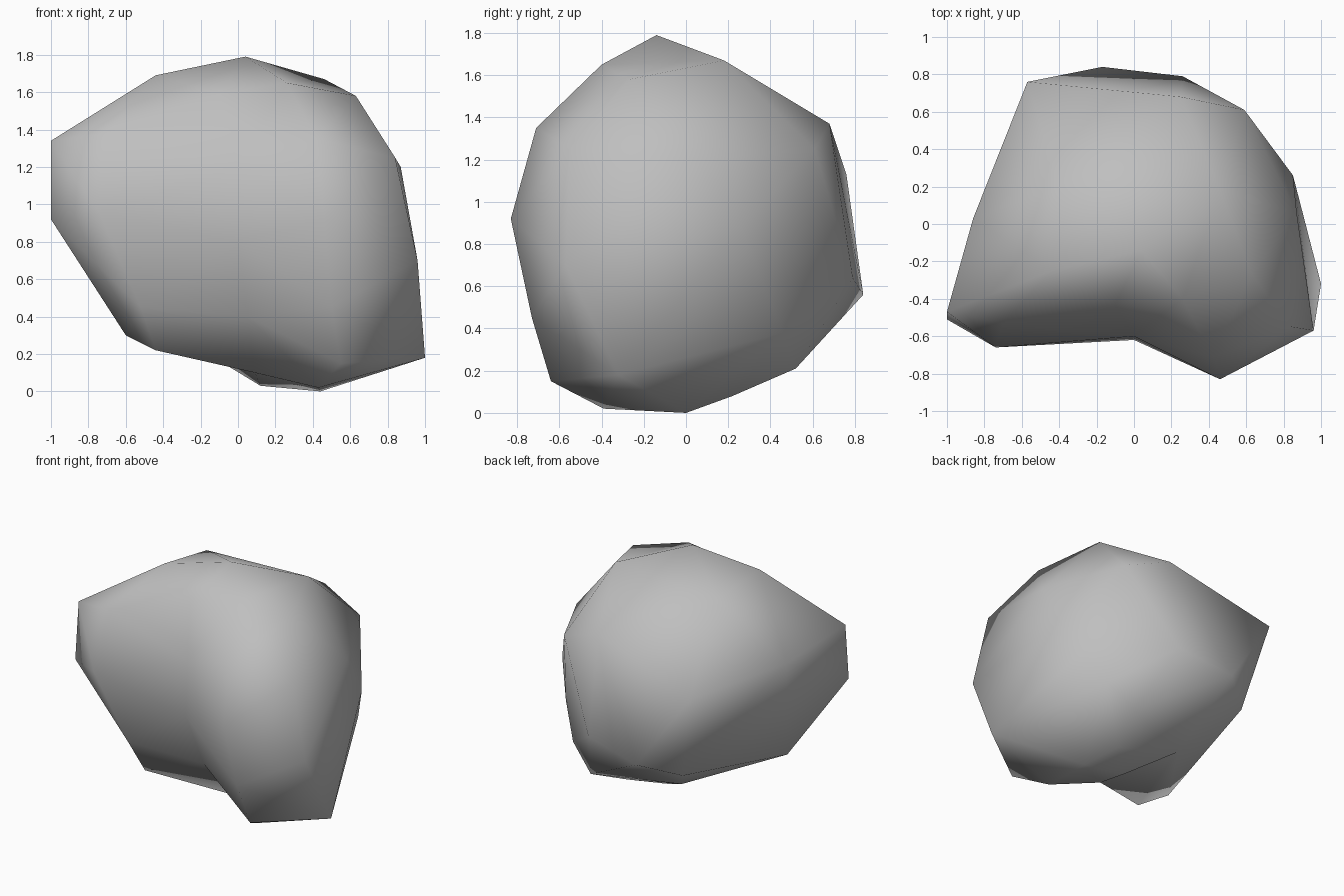
import bpy, bmesh
from mathutils import Vector

if "Cube" in bpy.data.objects:
    bpy.data.objects.remove(bpy.data.objects["Cube"])

# Corner points of the boulder, grouped by region
crown = [(.04, -.14, 1.79), (.46, .18, 1.67), (-.44, -.25, 1.69), (-.4, .2, 1.63),
         (.63, -.27, 1.58), (.26, -.4, 1.65), (-.1, -.43, 1.59), (.25, .68, 1.37)]
left = [(-1, -.47, 1.34), (-1, -.51, .92), (-.86, .03, 1.2), (-.6, -.35, .3), (-.44, -.48, .22)]
back = [(-.57, .76, 1.13), (-.42, .64, .47), (-.17, .84, .56), (.26, .79, .64),
        (.43, .52, .21), (.62, .46, .38), (.59, .61, 1.25)]
right = [(.85, .26, .88), (.87, .06, 1.2), (.75, .36, .62), (1, -.32, .18),
         (.96, -.57, .7), (.84, -.55, 1.25)]
base = [(.09, -.25, .1), (.44, 0, 0), (.12, .03, .03), (.33, .22, .08),
        (-.16, .28, .2), (.43, -.39, .02), (.55, -.64, .15)]
front = [(.46, -.83, .92), (.42, -.71, 1.35), (.5, -.73, .45), (-.74, -.66, .95),
         (-.52, -.57, .45), (-.7, -.53, 1.38)]
groove = [(0, -.6, 1.2), (0, -.62, .8), (.05, -.48, .4)]
corners = [Vector(p) for p in crown + left + back + right + base + front + groove]

# Wrap a skin around the directions, then pull each corner to its real distance
centre = Vector((0, -.05, .85))
bm = bmesh.new()
where = {}
for p in corners:
    v = bm.verts.new((p - centre).normalized())
    where[v] = p
bmesh.ops.convex_hull(bm, input=bm.verts[:])
for v in bm.verts:
    v.co = where[v]
bmesh.ops.recalc_face_normals(bm, faces=bm.faces[:])
for f in bm.faces:
    f.smooth = True

mesh = bpy.data.meshes.new("boulder")
bm.to_mesh(mesh)
bm.free()

# Stone colour
stone = bpy.data.materials.new("grey stone")
stone.diffuse_color = (.52, .52, .52, 1)
stone.use_nodes = True
stone.node_tree.nodes["Principled BSDF"].inputs["Base Color"].default_value = stone.diffuse_color
mesh.materials.append(stone)
boulder = bpy.data.objects.new("boulder", mesh)
bpy.context.collection.objects.link(boulder)
